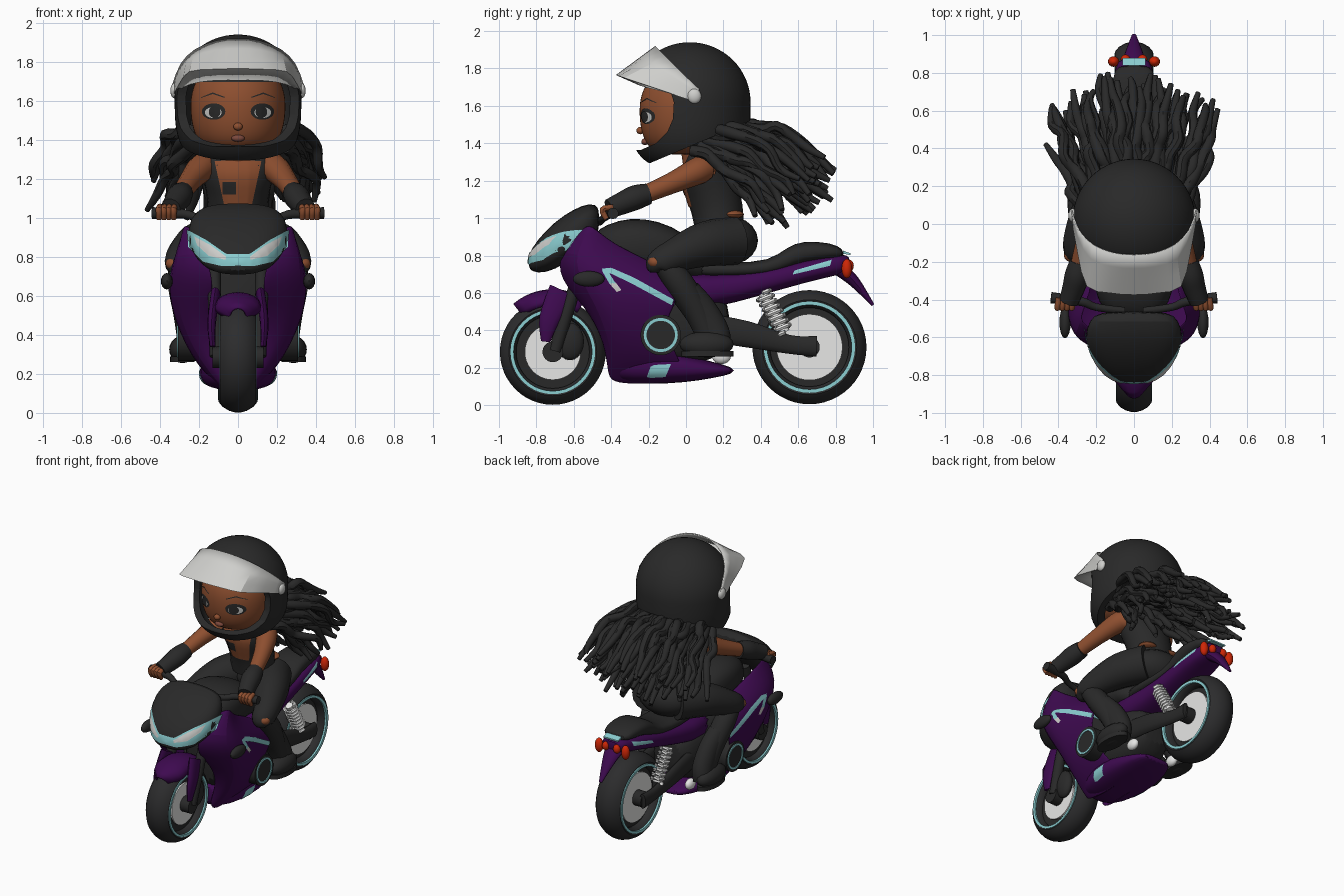
import bpy, bmesh, math, random
from mathutils import Vector
from mathutils.bvhtree import BVHTree

if "Cube" in bpy.data.objects:
    bpy.data.objects.remove(bpy.data.objects["Cube"])
random.seed(4)
sin, cos, pi = math.sin, math.cos, math.pi

def material(name, *rgb):
    m = bpy.data.materials.new(name)
    m.diffuse_color = (*rgb, 1)
    m.use_nodes = True
    m.node_tree.nodes["Principled BSDF"].inputs["Base Color"].default_value = m.diffuse_color
    return m
BLACK, RUBBER = material("soft black", .022, .022, .022), material("tyre grey", .025, .025, .026)
PURPLE, TEAL = material("deep purple", .048, .003, .08), material("pale teal", .26, .62, .64)
SKIN, LIP = material("brown skin", .27, .078, .029), material("lip brown", .2, .065, .045)
SILVER, METAL = material("light grey", .62, .62, .6), material("bright metal", .8, .8, .79)
RED = material("lamp red", .62, .02, .002)

# ---------- helpers ----------
def make(name, verts, faces, mat, mirror=False, sub=0, solid=0, face_dir=None, angle=45):
    me = bpy.data.meshes.new(name)
    me.from_pydata([tuple(v) for v in verts], [], faces)
    bm = bmesh.new()
    bm.from_mesh(me)
    bmesh.ops.remove_doubles(bm, verts=bm.verts, dist=1e-5)
    bmesh.ops.recalc_face_normals(bm, faces=bm.faces)
    if face_dir is not None and sum(f.normal.dot(face_dir) for f in bm.faces) < 0:
        bmesh.ops.reverse_faces(bm, faces=bm.faces)
    bm.to_mesh(me)
    bm.free()
    me.materials.append(mat)
    me.shade_smooth()
    me.set_sharp_from_angle(angle=math.radians(angle))
    ob = bpy.data.objects.new(name, me)
    bpy.context.collection.objects.link(ob)
    if mirror:
        ob.modifiers.new("mirror", 'MIRROR').use_mirror_merge = False
    if solid:
        ob.modifiers.new("solid", 'SOLIDIFY').thickness = solid
    if sub:
        md = ob.modifiers.new("sub", 'SUBSURF')
        md.levels = md.render_levels = sub
    return ob

def skin(name, rings, mat, closed=True, **kw):
    n, m = len(rings[0]), len(rings)
    faces = [(i*n+j, i*n+(j+1) % n, (i+1)*n+(j+1) % n, (i+1)*n+j)
             for i in range(m-1) for j in range(n if closed else n-1)]
    if closed:
        faces += [tuple(range(n)), tuple(range((m-1)*n, m*n))]
    return make(name, [v for r in rings for v in r], faces, mat, **kw)

def spow(v, p):
    return math.copysign(abs(v) ** p, v)

def body(name, sections, mat, p=.75):
    """Loft along y through (y, bottom, top, half width)."""
    A = [2*pi*i/20 for i in range(20)]
    return skin(name, [[(w*spow(cos(a), p), y, (b+t)/2 + (t-b)/2*spow(sin(a), p)) for a in A]
                       for y, b, t, w in sections], mat, sub=1)

def smooth_path(pts, steps):
    P, out = [pts[0], *pts, pts[-1]], []
    for a, b, c, d in zip(P, P[1:], P[2:], P[3:]):
        out += [.5*(2*b + (c-a)*t + (2*a-5*b+4*c-d)*t*t + (3*b-a-3*c+d)*t**3) for t in [k/steps for k in range(steps)]]
    return out + [P[-1]]

def tube(name, pts, radii, mat, sides=12, steps=4, **kw):
    """Tube along points; a radius is a number or (side, depth)."""
    rr = [r if isinstance(r, tuple) else (r, r) for r in radii]
    data = smooth_path([Vector((*p, *r)) for p, r in zip(pts, rr)], steps)
    C, rings = [Vector(d[:3]) for d in data], []
    for i, c in enumerate(C):
        t = (C[min(i+1, len(C)-1)] - C[max(i-1, 0)]).normalized()
        ref = Vector((0, 0, 1)) if abs(t.x) > .8 else Vector((1, 0, 0))
        u = (ref - t*ref.dot(t)).normalized()
        rings.append([c + u*cos(2*pi*j/sides)*data[i][3] + t.cross(u)*sin(2*pi*j/sides)*data[i][4] for j in range(sides)])
    return skin(name, rings, mat, **kw)

def turned(name, profile, c, mat, axis='X', n=40, scale=(1, 1, 1), **kw):
    """Revolve (radius, offset) pairs around an axis through c."""
    def spot(r, o, a):
        d = (o, r*cos(a), r*sin(a)) if axis == 'X' else (r*cos(a), r*sin(a), o)
        return [c[k] + d[k]*scale[k] for k in range(3)]
    return skin(name, [[spot(r, o, 2*pi*i/n) for r, o in profile] for i in range(n+1)], mat, closed=False, **kw)

def disc(name, c, r, x0, x1, mat, inner=0, **kw):
    return turned(name, [(inner, x0), (r, x0), (r, x1), (inner, x1), (inner, x0)], c, mat, angle=30, **kw)

def ball(name, c, r, mat, n=16, **kw):
    return turned(name, [(sin(pi*i/10), -cos(pi*i/10)) for i in range(11)], c, mat, 'Z', n, r, **kw)

def plate(name, lower, upper, axis, targets, mat, off=.005, mirror=True, n=28, m=5):
    """Thin strip between two 2D lines, projected from +x (0) or -y (1) onto targets."""
    bpy.context.view_layer.update()
    trees = [BVHTree.FromObject(t, bpy.context.evaluated_depsgraph_get()) for t in targets]
    ray = Vector((-1, 0, 0)) if axis == 0 else Vector((0, 1, 0))
    def at(line, t):
        i = min(int(t*(len(line)-1)), len(line)-2)
        return Vector(line[i]).lerp(Vector(line[i+1]), t*(len(line)-1)-i)
    idx, verts = {}, []
    for i, j in [(i, j) for i in range(n+1) for j in range(m+1)]:
        q = at(lower, i/n).lerp(at(upper, i/n), j/m)
        o = Vector((3, q.x, q.y)) if axis == 0 else Vector((q.x, -3, q.y))
        hits = [h for h in (t.ray_cast(o, ray) for t in trees) if h[0]]
        if hits:
            idx[i, j] = len(verts)
            verts.append(min(hits, key=lambda h: h[3])[0] - ray*off)
    quads = [[(i, j), (i+1, j), (i+1, j+1), (i, j+1)] for i in range(n) for j in range(m)]
    faces = [[idx[k] for k in q] for q in quads if all(k in idx for k in q)]
    return make(name, verts, faces, mat, mirror=mirror, face_dir=-ray)

def oval(x, z, rx, rz):
    return [[(x-rx*cos(pi*i/14), z+s*rz*sin(pi*i/14)) for i in range(15)] for s in (-1, 1)]

# ---------- wheels ----------
for tag, y, z, R, w, d in (("front", -.712, .285, .283, .092, .53), ("rear", .66, .31, .305, .1, .58)):
    c = (0, y, z)
    half = [(.69*R, .6*w), (.75*R, .88*w), (.83*R, w), (.91*R, .8*w), (.97*R, .48*w), (R, .16*w)]
    turned(tag+"_tyre", half + [(r, -o) for r, o in half[::-1]] + half[:1], c, RUBBER, n=48)
    disc(tag+"_rim_band", c, .8*R, .9*w, w*1.03, TEAL, inner=.74*R, mirror=True)
    disc(tag+"_rim_well", c, .71*R, -.04, .04, BLACK, inner=.5*R)
    disc(tag+"_brake_disc", c, d*R, .05, .062, METAL, inner=.15*R, mirror=True)
    disc(tag+"_hub", c, .055, -.13, .13, BLACK)

# ---------- front end ----------
tube("front_fork", [(.11, -.7, .29), (.12, -.62, .55), (.12, -.52, .85)], [.035, .035, .03], BLACK, mirror=True)
tube("fork_guard", [(.13, -.75, .34), (.135, -.73, .46), (.115, -.66, .61)],
     [(.014, .025), (.022, .055), (.025, .075)], PURPLE, mirror=True)
ball("brake_caliper", (.09, -.62, .34), (.04, .075, .1), BLACK, mirror=True)
arch = [(math.radians(130 - 7.2*i), .118*min(1, .4 + i*.25)) for i in range(11)]
skin("front_mudguard", [[(w*sin(b), -.712 + (.265+.065*cos(b))*cos(a), .285 + (.265+.07*cos(b))*sin(a))
                         for b in [math.radians(-105+21*j) for j in range(11)]] for a, w in arch], PURPLE, closed=False, solid=.012)

# ---------- bodywork ----------
nose = body("nose_cowl", [(-.845, .73, .8, .07), (-.8, .7, .88, .165), (-.7, .72, .985, .235), (-.6, .79, 1.05, .265),
                          (-.51, .86, 1.085, .24), (-.46, .93, 1.06, .19)], BLACK)
fair_cols = [
    [(.05, -.42, .17), (.13, -.44, .35), (.15, -.55, .53), (.11, -.69, .67), (.17, -.69, .82), (.22, -.55, .95)],
    [(.08, -.41, .11), (.22, -.42, .27), (.33, -.47, .48), (.365, -.57, .66), (.345, -.63, .8), (.305, -.51, .99)],
    [(.06, -.25, .1), (.22, -.25, .24), (.33, -.3, .46), (.365, -.38, .65), (.335, -.42, .78), (.24, -.4, .87)],
    [(.06, -.0, .11), (.2, -.01, .22), (.28, -.13, .42), (.32, -.02, .55), (.28, -.05, .65), (.18, -.1, .74)]]
fairing = skin("side_fairing", fair_cols, PURPLE, closed=False, mirror=True, sub=2, solid=.015, face_dir=Vector((1, 0, 0)))
belly = body("belly_pan", [(-.42, .17, .3, .09), (-.36, .12, .32, .15), (-.2, .11, .32, .2), (0, .12, .27, .2),
                           (.15, .145, .23, .16), (.26, .17, .2, .11)], PURPLE)
body("engine_block", [(-.45, .3, .8, .13), (-.3, .2, .8, .22), (0, .2, .68, .2), (.14, .24, .62, .17), (.24, .32, .55, .12)], BLACK)
body("fuel_tank", [(-.5, .8, .92, .12), (-.42, .72, .97, .19), (-.3, .7, 1.005, .22), (-.15, .7, .99, .21),
                   (0, .68, .92, .17), (.12, .66, .79, .13)], BLACK)
tail = body("tail_cowl", [(-.1, .5, .72, .2), (.12, .51, .7, .17), (.4, .585, .72, .135), (.65, .66, .785, .13),
                          (.84, .7, .815, .1), (.88, .72, .79, .07)], PURPLE)
body("seat", [(0, .68, .78, .13), (.25, .68, .76, .14), (.45, .69, .77, .12), (.54, .72, .845, .12),
              (.62, .76, .88, .125), (.78, .78, .87, .115), (.845, .79, .83, .09)], BLACK)
tube("tail_fin", [(0, .82, .73), (0, .9, .66), (0, 1.0, .535)], [(.075, .04), (.05, .03), (.012, .008)], PURPLE)
ball("wing_pod", (.365, -.52, .675), (.03, .085, .042), BLACK, mirror=True)

# ---------- lamps and painted trim ----------
cowl = [nose, fairing]
plate("headlamp", [(0, .755), (.08, .752), (.18, .775), (.255, .85)], [(0, .815), (.06, .815), (.16, .885), (.262, .94)], 1, cowl, TEAL)
plate("headlamp_lens", [(.065, .785), (.15, .805), (.21, .86)], [(.06, .8), (.14, .86), (.225, .905)], 1, cowl, SILVER, off=.009)
plate("fairing_stripe", [(-.44, .705), (-.4, .703), (-.29, .65), (-.05, .52)], [(-.45, .73), (-.4, .735), (-.28, .683), (-.04, .55)],
      0, [fairing, tail], TEAL)
plate("fairing_stripe_hook", [(-.45, .72), (-.41, .65)], [(-.42, .72), (-.375, .65)], 0, [fairing], TEAL)
plate("fairing_marker", [(-.41, .65), (-.37, .605)], [(-.375, .655), (-.345, .615)], 0, [fairing], SILVER)
plate("belly_badge", [(-.21, .15), (-.19, .145), (-.11, .15)], [(-.19, .205), (-.17, .215), (-.08, .22)], 0, [fairing, belly], TEAL)
plate("tail_stripe", [(.57, .698), (.77, .745)], [(.58, .72), (.78, .778)], 0, [tail], TEAL)
skin("tail_top_strip", [[(x, .84, .826), (x, .88, .812), (x, .88, .802), (x, .84, .81)] for x in (-.06, .06)], TEAL)
ball("tail_lamp", (.045, .872, .745), (.026, .025, .032), RED, mirror=True)
ball("rear_indicator", (.108, .86, .73), (.03, .028, .052), RED, mirror=True)
disc("engine_cover", (0, -.135, .375), .108, .2, .308, BLACK, mirror=True)
disc("engine_cover_ring", (0, -.135, .375), .091, .306, .314, TEAL, inner=.076, mirror=True)

# ---------- rear suspension and pegs ----------
tube("swingarm", [(.13, .08, .42), (.14, .32, .38), (.135, .55, .325), (.135, .7, .315)],
     [(.03, .075), (.03, .07), (.025, .05), (.025, .055)], BLACK, mirror=True)
A, B = Vector((.13, .41, .6)), Vector((.13, .53, .39))
tube("shock_core", [A, B], [.026, .026], METAL, steps=1, mirror=True)
tube("shock_spring", [A.lerp(B, i/64) + Vector((.04*cos(i*pi/4), .035*sin(i*pi/4), .02*sin(i*pi/4))) for i in range(65)],
     [.013]*65, METAL, sides=6, steps=1, mirror=True)
ball("peg_bracket", (.17, .19, .26), (.03, .05, .04), METAL, mirror=True)
tube("handlebar", [(.05, -.46, .98), (.2, -.44, 1.0), (.28, -.41, 1.02), (.44, -.39, 1.025)], [.02, .02, .024, .03], BLACK, mirror=True)

# ---------- rider body ----------
torso = tube("vest", [(0, .18, .94), (0, .165, 1.05), (0, .14, 1.14), (0, .1, 1.24), (0, .09, 1.31), (0, .07, 1.38)],
             [(.16, .13), (.155, .138), (.165, .14), (.185, .13), (.165, .1), (.08, .07)], BLACK, sides=20)
plate("chest_skin", [(-.07, 1.06), (0, 1.06), (.07, 1.06)], [(-.12, 1.29), (0, 1.3), (.12, 1.29)], 1, [torso], SKIN, mirror=False)
plate("chest_patch", [(-.08, 1.12), (-.01, 1.12)], [(-.08, 1.185), (-.01, 1.185)], 1, [torso], BLACK, off=.009, mirror=False)
ball("waist_skin", (.09, .25, 1.02), (.065, .06, .022), SKIN, mirror=True)
tube("neck", [(0, .07, 1.25), (0, .04, 1.42)], [.08, .075], SKIN)
ball("hips", (0, .23, .88), (.2, .155, .13), BLACK, n=24)
tube("thigh", [(.1, .26, .88), (.2, .1, .86), (.28, -.06, .8), (.3, -.15, .75), (.3, -.16, .71)],
     [.13, .12, .09, .072, .03], BLACK, sides=16, mirror=True)
tube("shin", [(.295, -.12, .76), (.285, -.04, .66), (.26, .06, .5), (.25, .12, .36)], [.06, .075, .07, .06], BLACK, sides=16, mirror=True)
ball("knee_skin", (.32, -.165, .765), (.052, .04, .035), SKIN, mirror=True)
tube("boot_shaft", [(.27, .0, .6), (.25, .08, .5), (.245, .15, .38), (.26, .17, .3)],
     [(.07, .082), (.07, .088), (.07, .085), .068], BLACK, sides=16, mirror=True)
ball("boot_foot", (.285, .11, .325), (.068, .145, .07), BLACK, mirror=True)
ring = [(.285+.063*cos(pi*i/10), .115+.14*sin(pi*i/10)) for i in range(20)]
skin("boot_sole", [[(x, y, z) for x, y in ring] for z in (.26, .29)], BLACK, mirror=True)
tube("arm", [(.13, .12, 1.27), (.18, .08, 1.26), (.245, -.07, 1.19), (.3, -.26, 1.11)], [.05, .073, .057, .045], SKIN, mirror=True)
tube("glove", [(.285, -.2, 1.13), (.3, -.27, 1.11), (.32, -.34, 1.08), (.345, -.41, 1.05)], [.056, .066, .06, .052], BLACK, mirror=True)
for k in range(4):
    tube(f"finger_{k}", [(.325+.025*k, -.39, 1.06), (.33+.025*k, -.445, 1.045), (.33+.025*k, -.425, .995)],
         [.014, .017, .014], SKIN, sides=8, mirror=True)

# ---------- head ----------
prof = [(.243*abs(sin(pi*i/24))**(.45 if i < 12 else .8), -.235*spow(cos(pi*i/24), .95)) for i in range(25)]
head = turned("head", prof, (0, -.005, 1.575), SKIN, 'Z', 48)
head.data.materials.append(BLACK)
for f in head.data.polygons:  # hairline by height
    f.material_index = int(f.center.z > 1.69 or f.center.y > .03)
ball("nose", (0, -.245, 1.468), (.024, .02, .02), SKIN)
ball("lips", (0, -.219, 1.408), (.034, .02, .018), LIP)
plate("eye_outline", *oval(.125, 1.545, .06, .042), 1, [head], BLACK, off=.004)
plate("eye_white", *oval(.127, 1.54, .043, .028), 1, [head], SILVER, off=.0065)
plate("iris", *oval(.12, 1.543, .03, .031), 1, [head], BLACK, off=.009)
plate("eyebrow", [(.07, 1.615), (.13, 1.635), (.19, 1.615)], [(.07, 1.621), (.13, 1.643), (.19, 1.618)], 1, [head], BLACK)

# ---------- helmet: hollow shell with face opening and neck cut away ----------
prof = [(.325*max(cos(a), 0)**p, h*spow(sin(a), p)) for a, p, h in
        [(-pi/2 + pi*i/32, *((1, .32) if i >= 16 else (.62, .36))) for i in range(33)]]
helmet = turned("helmet_shell", prof, (0, .02, 1.62), BLACK, 'Z', 56, solid=.045)
face = [(-.7, 1.365), (-.24, 1.365), (-.16, 1.4), (-.1, 1.46), (-.07, 1.53), (-.065, 1.62), (-.1, 1.73), (-.7, 1.73)]
bpy.context.view_layer.objects.active = helmet
cuts = [skin("helmet_cutter", [[(x, y, z) for y, z in side] for x in (-.6, .6)], BLACK)
        for side in (face, [(-.7, 1.081), (.7, 1.669), (.7, .9), (-.7, .9)])]
for cutter in cuts:
    md = helmet.modifiers.new("cut", 'BOOLEAN')
    md.object, md.operation, md.solver = cutter, 'DIFFERENCE', 'EXACT'
for md in list(helmet.modifiers):
    bpy.ops.object.modifier_apply(modifier=md.name)
for cutter in cuts:
    bpy.data.objects.remove(cutter)
helmet.data.set_sharp_from_angle(angle=math.radians(40))

# raised visor: faceted front, with a lip turned in underneath
def arc(*half):
    pts = [Vector(p) for p in half]
    return smooth_path([Vector((-p.x, p.y, p.z)) for p in pts[:0:-1]] + pts, 2)
low = arc((0, -.375, 1.765), (.13, -.365, 1.762), (.25, -.33, 1.75), (.3, -.15, 1.69), (.337, .06, 1.62))
top = arc((0, -.165, 1.92), (.11, -.155, 1.91), (.22, -.11, 1.865), (.295, -.035, 1.79), (.335, .07, 1.69))
lip = arc((0, -.24, 1.705), (.1, -.235, 1.705), (.2, -.2, 1.695), (.28, -.1, 1.67), (.33, .06, 1.62))
skin("visor", [lip] + [[l.lerp(t, k/3) for l, t in zip(low, top)] for k in range(4)], SILVER, closed=False, solid=.008, angle=25)
ball("visor_hinge", (.325, .045, 1.652), (.022, .037, .04), SILVER, mirror=True)

# ---------- wind-blown locks ----------
def jitter(k):
    return Vector([random.uniform(-k, k) for _ in range(3)])
for i in range(70):
    v, s = (i % 5)/4, -1 + 2*(i//5)/13 + random.uniform(-.08, .08)
    start = Vector((.23*s, .26 - .12*v - .1*s*s, 1.48 - .12*v))
    end = Vector((.395*s, .74 + .25*v - .48*v*v - .12*s*s, 1.3 - .32*v*(1 - .45*s*s) - .07*s*s)) + jitter(.045)
    pts = [start.lerp(end, t) + Vector((.01*s, 0, .07*(1-.5*v)))*sin(pi*t) + jitter(.024)*min(1, t*3)
           for t in (0, .17, .34, .5, .67, .84, 1)]
    tube(f"hair_lock_{i}", pts, [.03, .032, .03, .028, .026, .023, .014], BLACK, sides=8, steps=3)
